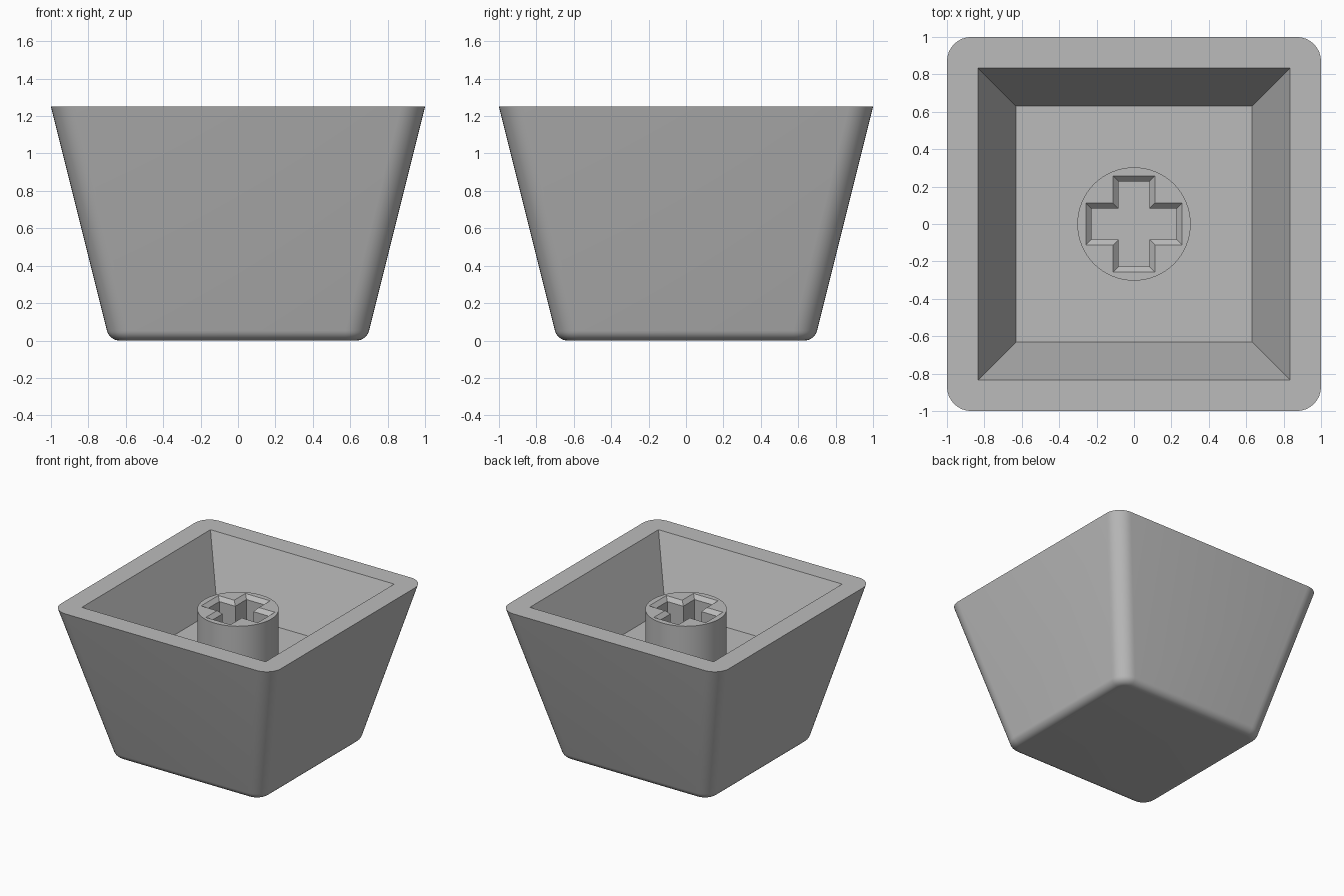
import bpy, bmesh, math

if "Cube" in bpy.data.objects:
    bpy.data.objects.remove(bpy.data.objects["Cube"])

grey = bpy.data.materials.new("plain grey")
grey.diffuse_color = (0.5, 0.5, 0.5, 1)
grey.use_nodes = True
grey.node_tree.nodes["Principled BSDF"].inputs["Base Color"].default_value = grey.diffuse_color

TOP, FLOOR, STEM_TOP = 1.25, 0.73, 1.14
CORNER = 8  # segments per rounded corner


def finish(name, bm):
    bmesh.ops.recalc_face_normals(bm, faces=bm.faces)
    mesh = bpy.data.meshes.new(name)
    bm.to_mesh(mesh)
    bm.free()
    ob = bpy.data.objects.new(name, mesh)
    bpy.context.collection.objects.link(ob)
    mesh.materials.append(grey)
    bpy.ops.object.select_all(action='DESELECT')
    ob.select_set(True)
    bpy.context.view_layer.objects.active = ob
    bpy.ops.object.shade_smooth_by_angle(angle=math.radians(25))
    return ob


def ring(bm, points, z):
    return [bm.verts.new((x, y, z)) for x, y in points]


def bridge(bm, a, b):
    n = len(a)
    for i in range(n):
        j = (i + 1) % n
        bm.faces.new((a[i], a[j], b[j], b[i]))


def rounded_square(half, r):
    pts = []
    for q, (sx, sy) in enumerate(((1, 1), (-1, 1), (-1, -1), (1, -1))):
        for i in range(CORNER + 1):
            a = math.pi / 2 * (q + i / CORNER)
            pts.append((sx * (half - r) + r * math.cos(a),
                        sy * (half - r) + r * math.sin(a)))
    return pts


def square(h):
    return [(h, h), (-h, h), (-h, -h), (h, -h)]


# Shell: tapered outside with a rounded lower edge, square cavity inside
bm = bmesh.new()
taper, base, fillet, corner = 0.25, 0.6875, 0.07, 0.13
lean = math.atan(taper)
mid = base + taper * fillet - fillet / math.cos(lean)
rings = []
for i in range(9):
    a = -math.pi / 2 + (math.pi / 2 - lean) * i / 8
    half, z = mid + fillet * math.cos(a), fillet + fillet * math.sin(a)
    r = corner - (base + taper * fillet - half)
    rings.append(ring(bm, rounded_square(half, r), z))
rings.append(ring(bm, rounded_square(1.0, corner), TOP))
bm.faces.new(rings[0])
for a, b in zip(rings, rings[1:]):
    bridge(bm, a, b)

# Rim: each rounded corner fans to one cavity corner
outer, inner = rings[-1], ring(bm, square(0.835), TOP)
for q in range(4):
    s = q * (CORNER + 1)
    for i in range(CORNER):
        bm.faces.new((outer[s + i], outer[s + i + 1], inner[q]))
    bm.faces.new((outer[s + CORNER], outer[(s + CORNER + 1) % len(outer)],
                  inner[(q + 1) % 4], inner[q]))
floor = ring(bm, square(0.63), FLOOR)
bridge(bm, inner, floor)
bm.faces.new(floor)
finish("shell", bm)


# Stem: round post with a chamfered cross-shaped socket down to the floor
def cross(l, w):
    return [(l, -w), (l, w), (w, w), (w, l), (-w, l), (-w, w),
            (-l, w), (-l, -w), (-w, -w), (-w, -l), (w, -l), (w, -w)]


bm = bmesh.new()
circle = [(0.303 * math.cos(math.tau * i / 64), 0.303 * math.sin(math.tau * i / 64))
          for i in range(64)]
lip = ring(bm, circle, STEM_TOP)
mouth = ring(bm, cross(0.257, 0.112), STEM_TOP)
throat = ring(bm, cross(0.227, 0.082), STEM_TOP - 0.03)
bridge(bm, ring(bm, circle, FLOOR), lip)
bridge(bm, mouth, throat)
bridge(bm, throat, ring(bm, cross(0.227, 0.082), FLOOR))
edges = [bm.edges.get((loop[i - 1], loop[i])) for loop in (lip, mouth)
         for i in range(len(loop))]
bmesh.ops.triangle_fill(bm, use_beauty=True, edges=edges, normal=(0, 0, 1))
finish("stem", bm)
